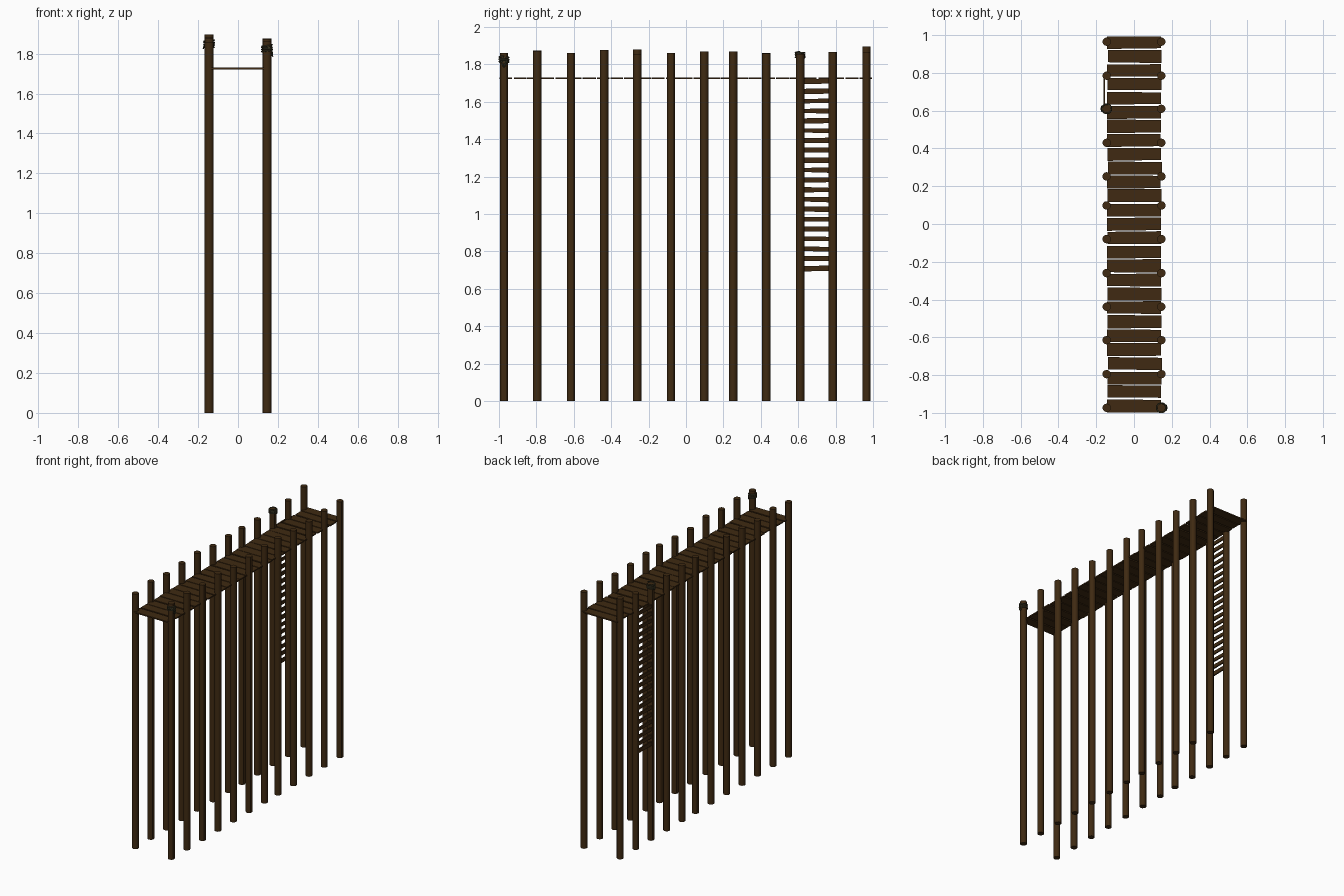
import bpy, math, random
from mathutils import Vector

if "Cube" in bpy.data.objects:
    bpy.data.objects.remove(bpy.data.objects["Cube"])

random.seed(4)


def mat(name, rgb):
    m = bpy.data.materials.new(name)
    m.diffuse_color = (*rgb, 1)
    m.use_nodes = True
    m.node_tree.nodes["Principled BSDF"].inputs["Base Color"].default_value = m.diffuse_color
    return m


wood = mat("dark_wood", (0.05, 0.023, 0.006))
rope_mat = mat("rope", (0.045, 0.04, 0.018))


def board(name, loc, size, skew, along):
    """Box whose two long edges wander slightly, like rough-cut timber.
    'along' is the long axis, skew shifts the ends on the second axis."""
    bpy.ops.mesh.primitive_cube_add(size=1, location=loc)
    ob = bpy.context.object
    ob.name = name
    across = 1 if along == 0 else 2
    tweak = {(s, t): random.uniform(-skew, skew) for s in (0, 1) for t in (0, 1)}
    for v in ob.data.vertices:
        key = (int(v.co[along] > 0), int(v.co[across] > 0))
        v.co = Vector([v.co[i] * size[i] for i in range(3)])
        v.co[across] += tweak[key]
    ob.data.materials.append(wood)
    return ob


# Posts: two rows of twelve
ys = [-0.973, -0.795, -0.615, -0.438, -0.26, -0.08,
      0.098, 0.252, 0.43, 0.61, 0.785, 0.965]
tops_right = [1.862, 1.87, 1.862, 1.876, 1.855, 1.862,
              1.87, 1.87, 1.858, 1.855, 1.865, 1.865]
tops_left = [1.855, 1.875, 1.86, 1.872, 1.88, 1.86,
             1.865, 1.865, 1.86, 1.862, 1.862, 1.895]
for side, x, tops in (("left", -0.145, tops_left), ("right", 0.145, tops_right)):
    for i, (y, top) in enumerate(zip(ys, tops)):
        bpy.ops.mesh.primitive_cylinder_add(vertices=12, radius=0.0225, depth=top,
                                            location=(x, y, top / 2))
        ob = bpy.context.object
        ob.name = f"{side}_post_{i + 1}"
        ob.data.materials.append(wood)
        bpy.ops.object.shade_smooth_by_angle()

# Deck planks
n = 27
pitch = 1.998 / n
for i in range(n):
    board(f"deck_plank_{i + 1}",
          (0.002 + random.uniform(-0.003, 0.003), -0.999 + pitch * (i + 0.5), 1.725),
          (0.285, pitch - 0.007, 0.009), 0.003, 0)

# Ladder rungs nailed across two left posts
for i in range(20):
    board(f"ladder_rung_{i + 1}", (-0.158, 0.698, 0.708 + i * 0.0527),
          (0.009, 0.176, 0.025), 0.003, 1)


# Rope lashings with a short hanging loop
def lashing(name, x, y, z, drop, turns, tail_dir):
    cu = bpy.data.curves.new(name, 'CURVE')
    cu.dimensions = '3D'
    cu.bevel_depth = 0.0042
    cu.bevel_resolution = 1
    cu.use_fill_caps = True
    pts = []
    steps = turns * 14
    for k in range(steps + 1):
        a = 2 * math.pi * k / 14
        pts.append((x + 0.0255 * math.cos(a), y + 0.0255 * math.sin(a),
                    z + 0.0085 * k / 14 + 0.002 * math.sin(a * 1.3)))
    tail = []
    for k in range(11):
        t = k / 10
        tail.append((x + tail_dir * (0.024 + 0.004 * math.sin(math.pi * t)),
                     y - 0.014 + 0.028 * t, z + 0.01 - drop * math.sin(math.pi * t)))
    for path in (pts, tail):
        sp = cu.splines.new('POLY')
        sp.points.add(len(path) - 1)
        for p, c in zip(sp.points, path):
            p.co = (*c, 1)
    cu.materials.append(rope_mat)
    ob = bpy.data.objects.new(name, cu)
    bpy.context.collection.objects.link(ob)
    bpy.context.view_layer.objects.active = ob
    bpy.ops.object.select_all(action='DESELECT')
    ob.select_set(True)
    bpy.ops.object.convert(target='MESH')
    bpy.ops.object.shade_smooth_by_angle()


lashing("rope_front_right", 0.145, -0.973, 1.808, 0.03, 4, 1)
lashing("rope_ladder_post", -0.145, 0.61, 1.832, 0.015, 4, -1)
